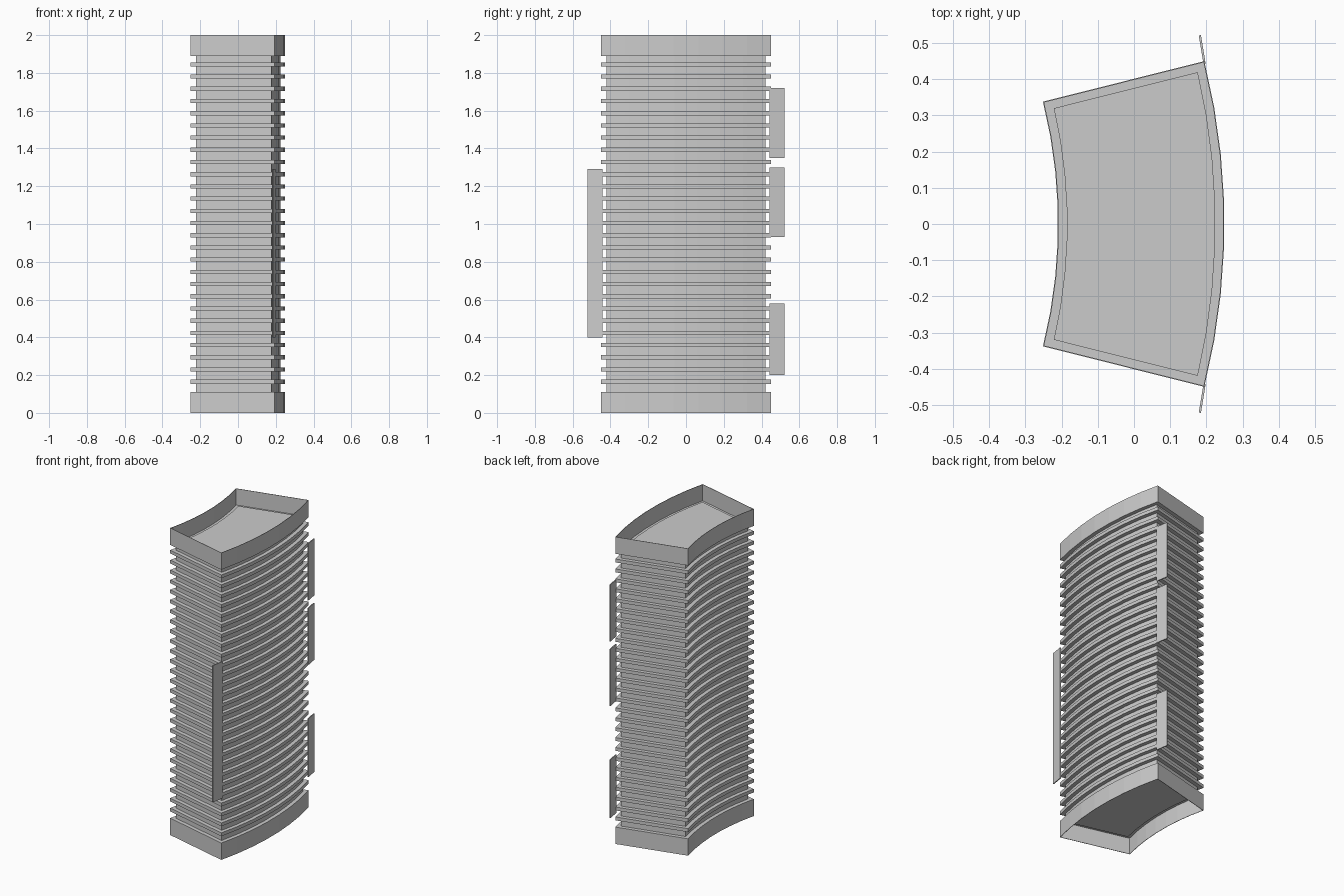
import bpy, bmesh
from math import sin, cos, asin, radians

if "Cube" in bpy.data.objects:
    bpy.data.objects.remove(bpy.data.objects["Cube"])

CX, R_IN, R_OUT = -1.6, 1.39, 1.85      # shared arc centre and radii
HALF = asin(0.45 / R_OUT)               # half angle of the sector
SEG = 7


def profile(d=0.0):
    """Curved sector outline, inset by d on every side."""
    pts = []
    for r, sign in ((R_OUT - d, 1), (R_IN + d, -1)):
        a = HALF - d / r
        for i in range(SEG + 1):
            t = sign * a * (2 * i / SEG - 1)
            pts.append((CX + r * cos(t), r * sin(t)))
    return pts


def loft(name, sections, caps=True):
    """Skin a list of (inset, z) sections into one mesh."""
    bm = bmesh.new()
    rings = [[bm.verts.new((x, y, z)) for x, y in profile(d)] for d, z in sections]
    pairs = list(zip(rings, rings[1:]))
    if not caps:
        pairs.append((rings[-1], rings[0]))
    for a, b in pairs:
        for i in range(len(a)):
            j = (i + 1) % len(a)
            bm.faces.new((a[i], a[j], b[j], b[i]))
    if caps:
        bm.faces.new(rings[0])
        bm.faces.new(rings[-1])
    return finish(name, bm)


def finish(name, bm):
    bmesh.ops.recalc_face_normals(bm, faces=bm.faces)
    me = bpy.data.meshes.new(name)
    bm.to_mesh(me)
    bm.free()
    ob = bpy.data.objects.new(name, me)
    bpy.context.collection.objects.link(ob)
    return ob


def tab(name, side, z0, z1):
    """Thin vertical sign plate at an outer corner."""
    bm = bmesh.new()
    foot = [(0.192, 0.442), (0.198, 0.443), (0.185, 0.522), (0.179, 0.521)]
    low = [bm.verts.new((x, side * y, z0)) for x, y in foot]
    face = bm.faces.new(low)
    top = bmesh.ops.extrude_face_region(bm, geom=[face])["geom"]
    for v in top:
        if isinstance(v, bmesh.types.BMVert):
            v.co.z = z1
    if not face.is_valid or len(bm.faces) < 6:
        bm.faces.new(low)
    return finish(name, bm)


# Recessed tower core
loft("core", [(0.025, 0.10), (0.025, 1.90)])

# Floor slabs
for i in range(27):
    z = 0.165 + i * (1.845 - 0.165) / 26
    loft(f"floor_slab_{i + 1}", [(0, z - 0.011), (0, z + 0.011)])

# Hollow base skirt and roof parapet, each with a ledge meeting the core
W, T = 0.003, 0.003
for name, edge, ledge, s in (("base_skirt", 0.0, 0.11, -1), ("roof_parapet", 2.0, 1.89, 1)):
    loft(name, [(0, edge), (0, ledge), (0.026, ledge), (0.026, ledge + s * T),
                (W, ledge + s * T), (W, edge)], caps=False)

# Sign plates on the two outer corners
tab("front_sign", -1, 0.40, 1.29)
for i, (z0, z1) in enumerate(((0.20, 0.58), (0.93, 1.30), (1.35, 1.72))):
    tab(f"back_sign_{i + 1}", 1, z0, z1)
